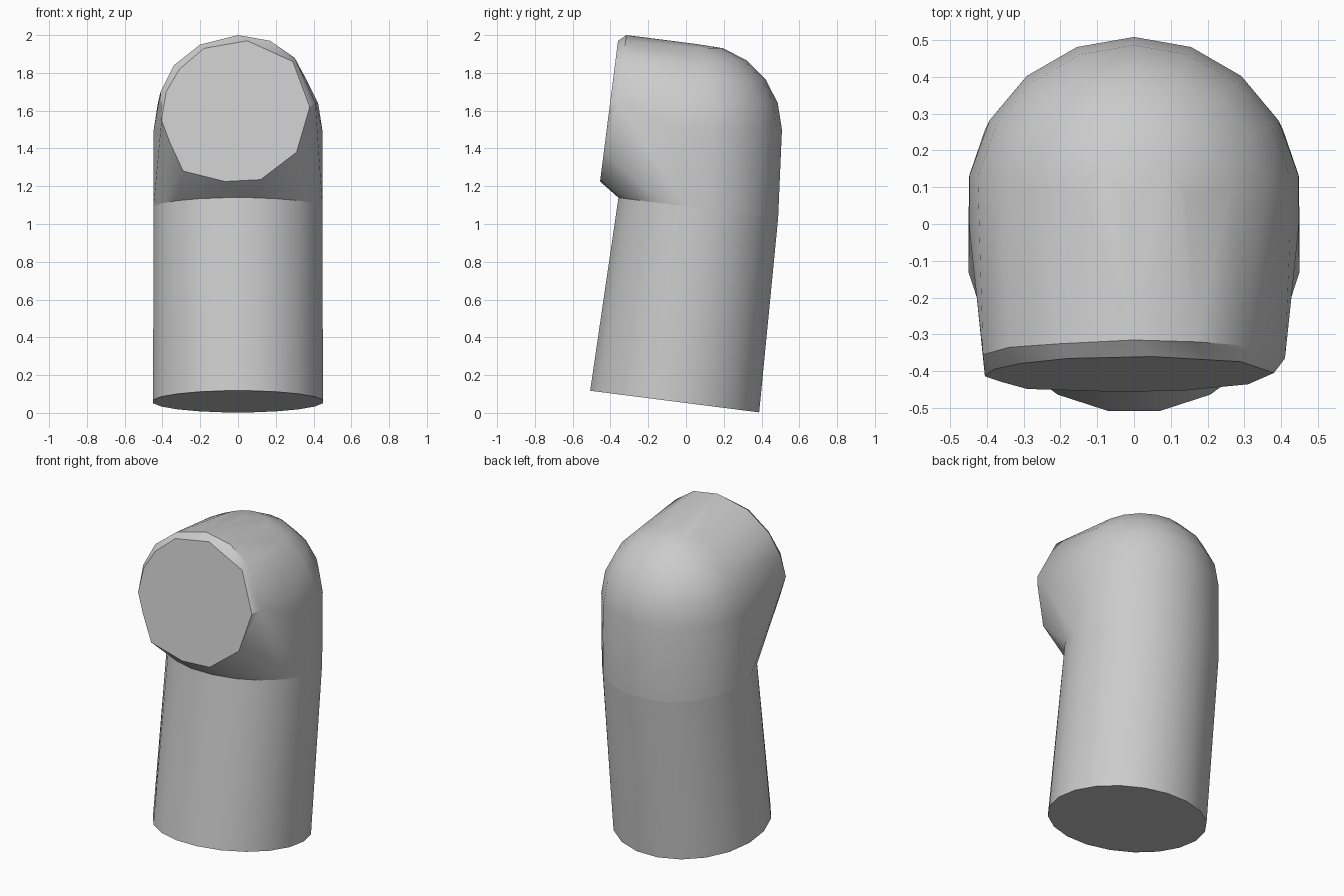
import bpy
import bmesh
import math
from mathutils import Vector, Matrix

cube = bpy.data.objects.get("Cube")
if cube:
    bpy.data.objects.remove(cube, do_unlink=True)

grey = bpy.data.materials.new("plain_grey")
grey.use_nodes = True
grey.diffuse_color = (0.6, 0.6, 0.6, 1)
grey.node_tree.nodes["Principled BSDF"].inputs["Base Color"].default_value = (0.6, 0.6, 0.6, 1)


def ring(centre, side, depth, sides=20):
    """Points of an ellipse spanned by two half axes."""
    angles = [math.tau * (i + 0.5) / sides for i in range(sides)]
    return [Vector(centre) + Vector(side) * math.cos(a) + Vector(depth) * math.sin(a)
            for a in angles]


def hull_part(name, points):
    """Wrap a convex skin around the points and shade it smooth."""
    bm = bmesh.new()
    for p in points:
        bm.verts.new(p)
    result = bmesh.ops.convex_hull(bm, input=bm.verts)
    loose = {v for v in result["geom_interior"] if isinstance(v, bmesh.types.BMVert)}
    loose |= {v for v in bm.verts if not v.link_faces}
    bmesh.ops.delete(bm, geom=list(loose), context="VERTS")
    bmesh.ops.dissolve_limit(bm, angle_limit=math.radians(1),
                             verts=bm.verts, edges=bm.edges)
    bmesh.ops.recalc_face_normals(bm, faces=bm.faces)
    mesh = bpy.data.meshes.new(name)
    bm.to_mesh(mesh)
    bm.free()
    mesh.materials.append(grey)
    obj = bpy.data.objects.new(name, mesh)
    bpy.context.collection.objects.link(obj)
    bpy.ops.object.select_all(action="DESELECT")
    obj.select_set(True)
    bpy.context.view_layer.objects.active = obj
    bpy.ops.object.shade_smooth_by_angle(angle=math.radians(30))
    return obj


# Leaning lower pipe
foot = ring((0, -0.06, 0.06), (0.455, 0, 0), (0, 0.453, -0.058))
seam = ring((0, 0.065, 1.085), (0.453, 0, 0), (0, 0.428, -0.055))
hull_part("lower_pipe", foot + seam)

# Rounded back of the elbow: upper half of a ball
bm = bmesh.new()
bmesh.ops.create_uvsphere(bm, u_segments=18, v_segments=10, radius=0.453,
                          matrix=Matrix.Translation((0, 0.055, 1.5)))
dome = [v.co.copy() for v in bm.verts if v.co.z > 1.49]
bm.free()

# Flat, leaning front mouth, outline as x and z
outline = [(0.05, 1.97), (-0.18, 1.93), (-0.31, 1.82), (-0.38, 1.70),
           (-0.405, 1.55), (-0.36, 1.43), (-0.29, 1.28), (-0.07, 1.225),
           (0.12, 1.235), (0.31, 1.38), (0.38, 1.62), (0.29, 1.86)]
mouth = [Vector((x, -0.455 + 0.1275 * (z - 1.225), z)) for x, z in outline]

# Narrow bevel behind the upper edge of the mouth
rim = [Vector(p) for p in [(-0.41, -0.355, 1.70), (-0.34, -0.335, 1.84),
                           (-0.2, -0.325, 1.95), (0, -0.315, 2.0),
                           (0.17, -0.32, 1.97), (0.3, -0.33, 1.88),
                           (0.41, -0.365, 1.64)]]
hull_part("elbow_head", seam + dome + mouth + rim)
